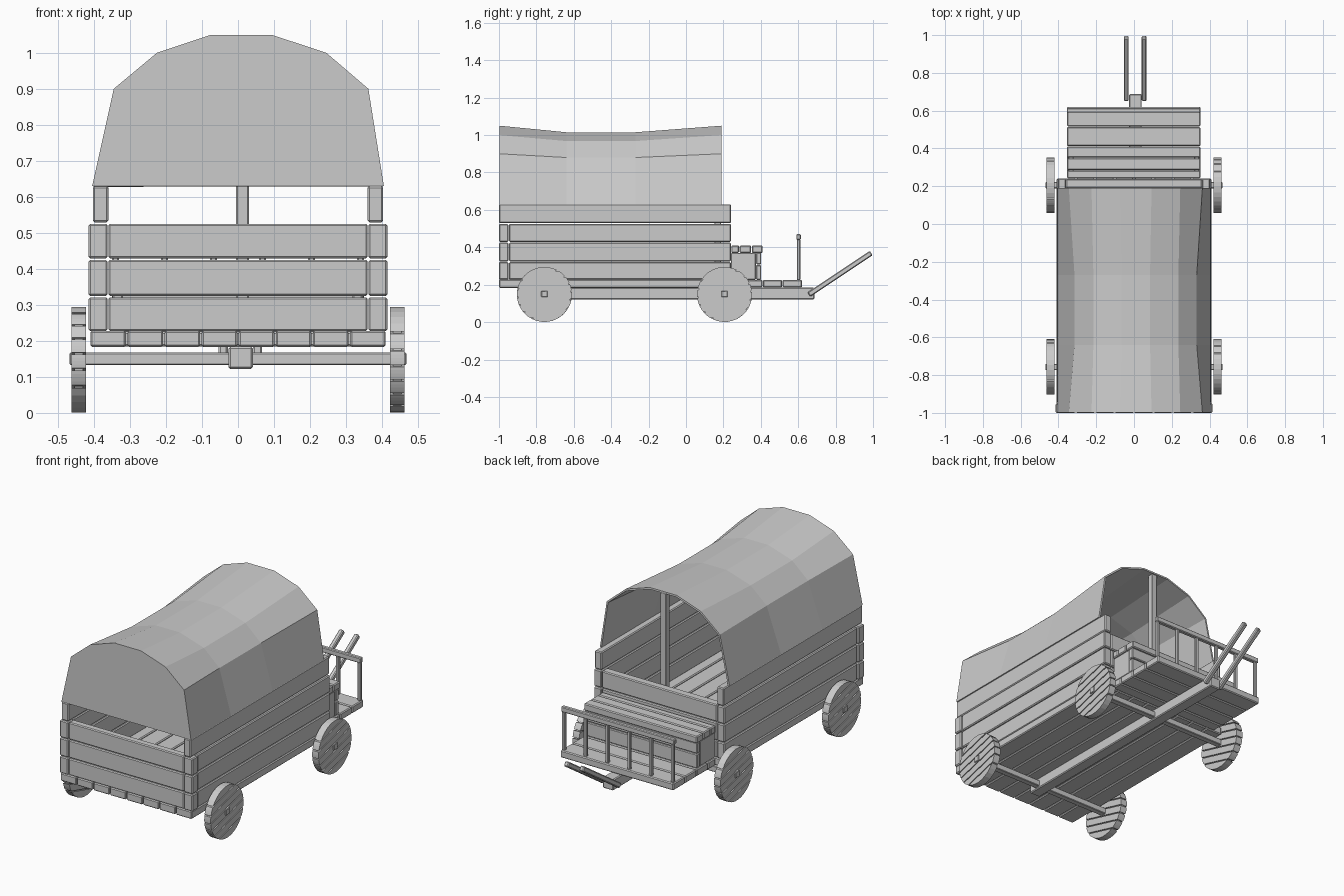
import bpy, bmesh, math
from mathutils import Vector, Matrix

if "Cube" in bpy.data.objects:
    bpy.data.objects.remove(bpy.data.objects["Cube"])

grey = bpy.data.materials.new("plain grey")
grey.diffuse_color = (0.6, 0.6, 0.6, 1)
grey.use_nodes = True
grey.node_tree.nodes["Principled BSDF"].inputs["Base Color"].default_value = grey.diffuse_color


def finish(name, bm, bevel=0.0):
    bmesh.ops.recalc_face_normals(bm, faces=bm.faces)
    me = bpy.data.meshes.new(name)
    bm.to_mesh(me)
    bm.free()
    me.materials.append(grey)
    ob = bpy.data.objects.new(name, me)
    bpy.context.collection.objects.link(ob)
    if bevel:
        mod = ob.modifiers.new("bevel", 'BEVEL')
        mod.width = bevel
        mod.segments = 1
    return ob


def boxes(name, items, bevel=0.005):
    """Each item is (x0, x1, y0, y1, z0, z1)."""
    bm = bmesh.new()
    for x0, x1, y0, y1, z0, z1 in items:
        m = (Matrix.Translation(((x0 + x1) / 2, (y0 + y1) / 2, (z0 + z1) / 2))
             @ Matrix.Diagonal((x1 - x0, y1 - y0, z1 - z0, 1)))
        bmesh.ops.create_cube(bm, size=1, matrix=m)
    return finish(name, bm, bevel)


G = 0.002  # half gap between planks
tiers = [(0.225, 0.323), (0.323, 0.427), (0.427, 0.527)]

# Floor planks running lengthwise
boxes("floor_planks", [(-0.412 + i * 0.103 + G, -0.412 + (i + 1) * 0.103 - G,
                        -1.0, 0.24, 0.183, 0.228) for i in range(8)])

# Side walls with stacked corner blocks
for side, s in (("left", -1), ("right", 1)):
    def span(a, b):
        return tuple(sorted((s * a, s * b)))
    items = [(*span(0.362, 0.408), -0.946, 0.24, a + G, b - G) for a, b in tiers]
    items.append((*span(0.36, 0.403), -1.0, 0.24, 0.529, 0.63))
    items += [(*span(0.362, 0.415), -1.0, -0.95, a + G, b - G) for a, b in tiers]
    boxes(side + "_wall_planks", items)

# End walls
boxes("rear_wall_planks", [(-0.36, 0.36, -0.997, -0.955, a + G, b - G) for a, b in tiers])
boxes("front_wall_planks", [(-0.36, 0.36, 0.19, 0.238, a + G, b - G) for a, b in tiers])

# Pole holding up the cover
boxes("cover_pole", [(-0.005, 0.03, 0.152, 0.187, 0.228, 1.04)], 0.003)

# Driver deck, seat box and seat
boxes("driver_deck", [(-0.355, 0.352, a + G, b - G, 0.185, 0.226)
                      for a, b in ((0.24, 0.31), (0.31, 0.41), (0.41, 0.515), (0.515, 0.622))])
boxes("seat_box", [(-0.35, 0.348, 0.375, 0.402, 0.226, 0.305),
                   (-0.35, 0.348, 0.375, 0.402, 0.309, 0.37),
                   (-0.348, -0.32, 0.24, 0.373, 0.226, 0.37),
                   (0.318, 0.346, 0.24, 0.373, 0.226, 0.37)], 0.004)
boxes("seat_planks", [(-0.355, 0.352, a + G, b - G, 0.37, 0.41)
                      for a, b in ((0.24, 0.285), (0.285, 0.35), (0.35, 0.412))])

# Railing in front of the driver
rail = [(-0.355, 0.352, 0.59, 0.614, 0.44, 0.47)]
for i in range(6):
    x = -0.34 + i * 0.136
    rail.append((x - 0.01, x + 0.01, 0.593, 0.611, 0.224, 0.442))
boxes("driver_railing", rail, 0.004)

# Chassis beam and axles
boxes("chassis_beam", [(-0.026, 0.041, -0.82, 0.687, 0.122, 0.184)])
wheel_y = (-0.757, 0.206)
boxes("axles", [(-0.468, 0.468, y - 0.017, y + 0.017, 0.133, 0.167) for y in wheel_y], 0.003)

# Pulling shafts
bm = bmesh.new()
a, b = Vector((0, 0.657, 0.147)), Vector((0, 0.99, 0.369))
tilt = math.atan2(b.z - a.z, b.y - a.y)
for x in (-0.041, 0.054):
    m = (Matrix.Translation((a + b) / 2 + Vector((x, 0, 0))) @ Matrix.Rotation(tilt, 4, 'X')
         @ Matrix.Diagonal((0.026, (b - a).length, 0.028, 1)))
    bmesh.ops.create_cube(bm, size=1, matrix=m)
finish("pulling_shafts", bm, 0.005)


# Plank wheels: slices of a disc, slanted
def wheel(name, x, y, s):
    R, n, w = 0.147, 7, 0.04
    bm = bmesh.new()
    for i in range(n):
        v0 = -R + i * 2 * R / n + (0.003 if i else 0)
        v1 = -R + (i + 1) * 2 * R / n - (0.003 if i < n - 1 else 0)
        a0, a1 = math.asin(max(-1, v0 / R)), math.asin(min(1, v1 / R))
        arc = [a0 + (a1 - a0) * k / 4 for k in range(5)]
        pts = [(R * math.cos(t), R * math.sin(t)) for t in arc]
        pts += [(-u, v) for u, v in reversed(pts)]
        vs = [bm.verts.new((-w / 2, u, v)) for u, v in pts]
        bmesh.ops.remove_doubles(bm, verts=vs, dist=1e-5)
        vs = [v for v in vs if v.is_valid]
        f = bm.faces.new(vs)
        ext = bmesh.ops.extrude_face_region(bm, geom=[f])
        top = [g for g in ext["geom"] if isinstance(g, bmesh.types.BMVert)]
        bmesh.ops.translate(bm, verts=top, vec=(w, 0, 0))
    # thin core closing the grooves
    bmesh.ops.create_cone(bm, cap_ends=True, segments=24, radius1=R - 0.006, radius2=R - 0.006,
                          depth=w - 0.016, matrix=Matrix.Rotation(math.pi / 2, 4, 'Y'))
    turn = Matrix.Rotation(0 if s > 0 else math.pi, 4, 'Z') @ Matrix.Rotation(math.radians(15), 4, 'X')
    bm.transform(Matrix.Translation((x, y, 0.148)) @ turn)
    finish(name, bm)


for end, y in zip(("rear", "front"), wheel_y):
    for side, s in (("left", -1), ("right", 1)):
        wheel(f"{end}_{side}_wheel", s * 0.442, y, s)

# Canvas cover: sagging in the middle, closed at the rear, open at the front
full = [(-0.405, 0.63), (-0.345, 0.90), (-0.225, 1.0), (-0.075, 1.05),
        (0.093, 1.05), (0.245, 1.0), (0.362, 0.90), (0.405, 0.63)]
sag = [(-0.405, 0.63), (-0.315, 0.88), (-0.215, 0.968), (-0.065, 1.015),
       (0.085, 1.015), (0.235, 0.968), (0.332, 0.88), (0.405, 0.63)]
bm = bmesh.new()
rings = [[bm.verts.new((x, y, z)) for x, z in prof]
         for y, prof in ((-0.998, full), (-0.64, sag), (-0.27, sag), (0.19, full))]
for r, q in zip(rings, rings[1:]):
    for i in range(7):
        bm.faces.new((r[i], r[i + 1], q[i + 1], q[i]))
bm.faces.new(rings[0])
cover = finish("canvas_cover", bm)
# Make the normals point outward, then thicken inward
if max(cover.data.polygons, key=lambda p: p.center.z).normal.z < 0:
    cover.data.flip_normals()
mod = cover.modifiers.new("thickness", 'SOLIDIFY')
mod.thickness = 0.01
mod.offset = -1
